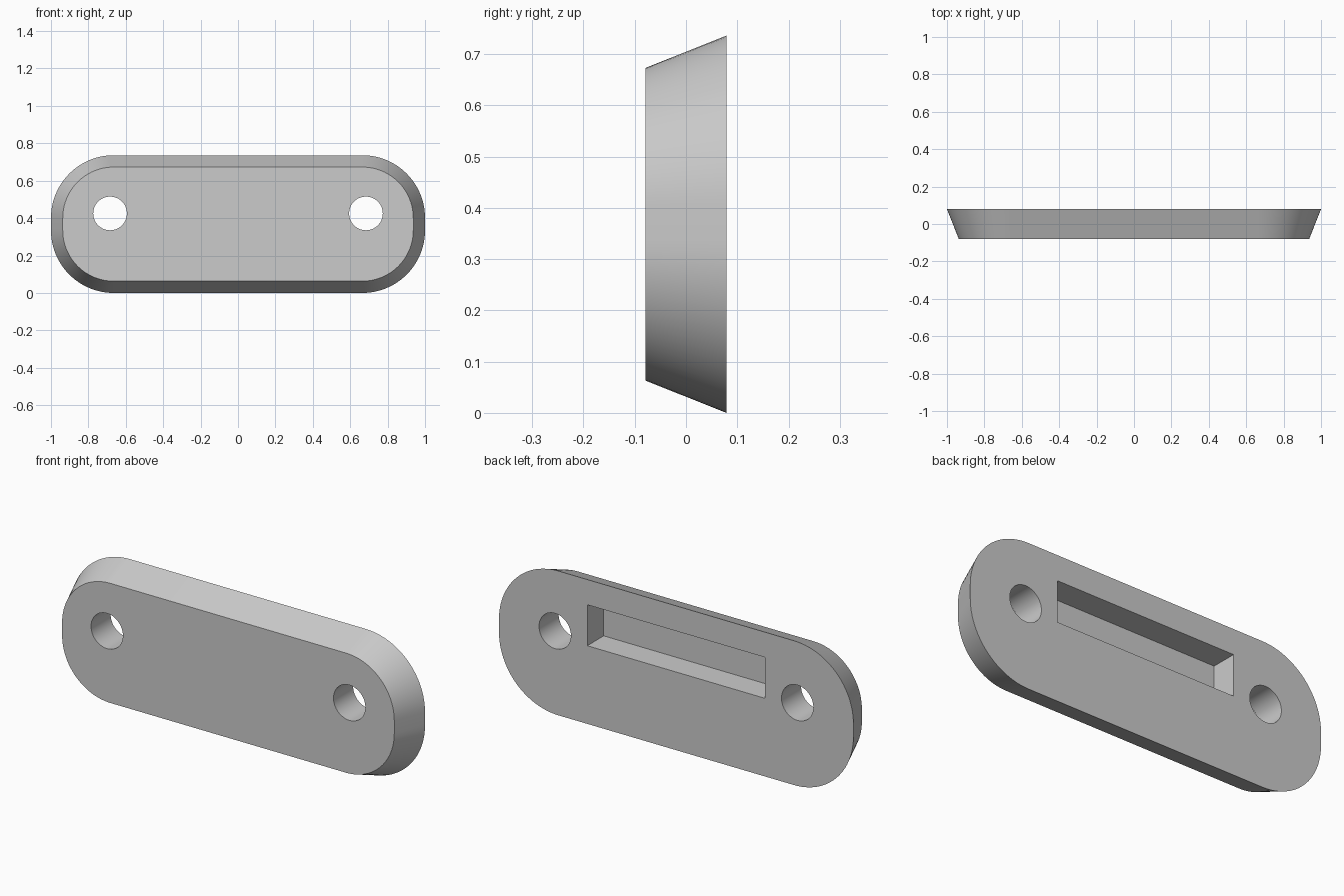
import bpy, bmesh
from math import cos, sin, pi, radians

if "Cube" in bpy.data.objects:
    bpy.data.objects.remove(bpy.data.objects["Cube"])

HALF_Y = 0.079   # half the plate thickness
MID_Z = 0.368    # half the plate height
SEG = 24         # segments per rounded corner


def outline(bm, y, radius):
    """Rounded rectangle around fixed corner centres, so the sides taper evenly."""
    verts = []
    for q, (sx, sz) in enumerate([(1, 1), (-1, 1), (-1, -1), (1, -1)]):
        for i in range(SEG + 1):
            a = (q + i / SEG) * pi / 2
            verts.append(bm.verts.new((sx * 0.665 + radius * cos(a), y,
                                       MID_Z + sz * 0.033 + radius * sin(a))))
    return verts


# Tapered plate: small outline at the front, large at the back
bm = bmesh.new()
front = outline(bm, -HALF_Y, 0.272)
back = outline(bm, HALF_Y, 0.335)
bm.faces.new(front)
bm.faces.new(back)
n = len(front)
for i in range(n):
    j = (i + 1) % n
    bm.faces.new((front[i], front[j], back[j], back[i]))
bmesh.ops.recalc_face_normals(bm, faces=bm.faces)
mesh = bpy.data.meshes.new("plate")
bm.to_mesh(mesh)
bm.free()
plate = bpy.data.objects.new("plate", mesh)
bpy.context.collection.objects.link(plate)

# Cutters: two screw holes and the blind slot in the back
cutters = []
for side in (-1, 1):
    bpy.ops.mesh.primitive_cylinder_add(vertices=64, radius=0.09, depth=0.5,
                                        location=(side * 0.684, 0, 0.425),
                                        rotation=(pi / 2, 0, 0))
    bpy.context.object.name = "screw_hole_cutter"
    cutters.append(bpy.context.object)

slot_depth, overshoot = 0.132, 0.1
bpy.ops.mesh.primitive_cube_add(
    size=1, location=(0, HALF_Y + (overshoot - slot_depth) / 2, 0.503))
slot = bpy.context.object
slot.name = "back_slot_cutter"
slot.scale = (1.003, slot_depth + overshoot, 0.209)
cutters.append(slot)

# Cut the plate, then drop the cutters
bpy.ops.object.select_all(action='DESELECT')
bpy.context.view_layer.objects.active = plate
plate.select_set(True)
for c in cutters:
    c.hide_render = True
    mod = plate.modifiers.new("cut", 'BOOLEAN')
    mod.operation = 'DIFFERENCE'
    mod.solver = 'EXACT'
    mod.object = c
    bpy.ops.object.modifier_apply(modifier=mod.name)
for c in cutters:
    bpy.data.objects.remove(c, do_unlink=True)

bpy.ops.object.shade_smooth_by_angle(angle=radians(30))
